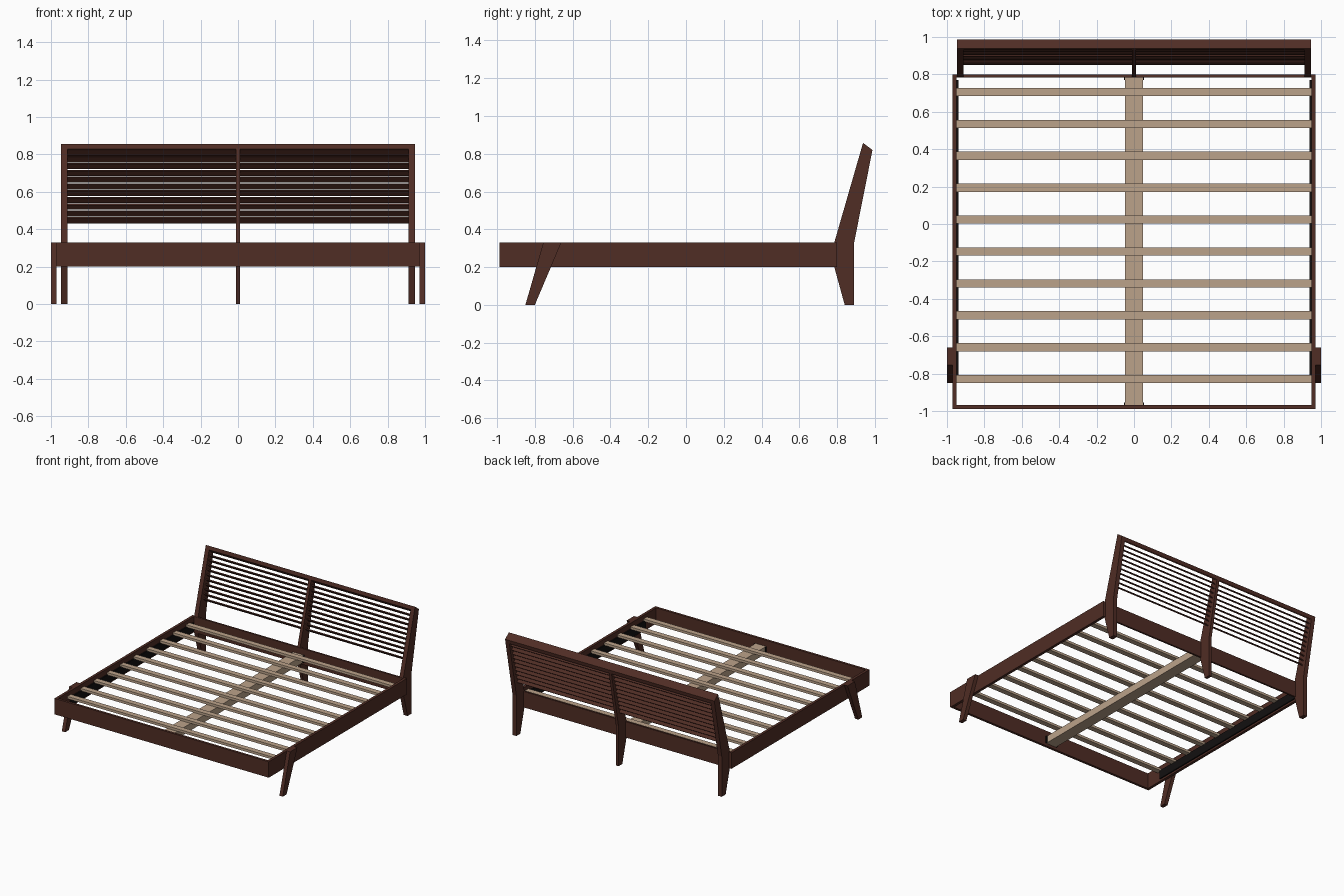
import bpy, bmesh
from mathutils import Matrix, Vector

cube = bpy.data.objects.get("Cube")
if cube:
    bpy.data.objects.remove(cube, do_unlink=True)


def material(name, colour):
    mat = bpy.data.materials.new(name)
    mat.use_nodes = True
    mat.diffuse_color = (*colour, 1)
    mat.node_tree.nodes["Principled BSDF"].inputs["Base Color"].default_value = (*colour, 1)
    return mat


walnut = material("dark walnut", (0.08, 0.026, 0.018))
pine = material("pale pine", (0.50, 0.365, 0.255))
black = material("black metal", (0.006, 0.005, 0.005))


def finish(name, bm, mat):
    bmesh.ops.recalc_face_normals(bm, faces=bm.faces[:])
    mesh = bpy.data.meshes.new(name)
    bm.to_mesh(mesh)
    bm.free()
    mesh.materials.append(mat)
    obj = bpy.data.objects.new(name, mesh)
    bpy.context.collection.objects.link(obj)
    return obj


def box(name, x, y, z, mat):
    """Box from (low, high) ranges on each axis."""
    size = Vector((x[1] - x[0], y[1] - y[0], z[1] - z[0]))
    mid = Vector((sum(x), sum(y), sum(z))) / 2
    bm = bmesh.new()
    bmesh.ops.create_cube(bm, size=1, matrix=Matrix.Translation(mid) @ Matrix.Diagonal((*size, 1)))
    return finish(name, bm, mat)


def side_profile(name, points, x, mat):
    """Extrude a (y, z) outline across an x range."""
    bm = bmesh.new()
    face = bm.faces.new([bm.verts.new((x[0], y, z)) for y, z in points])
    made = bmesh.ops.extrude_face_region(bm, geom=[face])["geom"]
    verts = [v for v in made if isinstance(v, bmesh.types.BMVert)]
    bmesh.ops.translate(bm, verts=verts, vec=(x[1] - x[0], 0, 0))
    return finish(name, bm, mat)


def span(side, inner, outer):
    return tuple(sorted((side * inner, side * outer)))


# Outlines seen from the side
post = [(0.84, 0), (0.89, 0), (0.89, 0.33), (0.987, 0.82), (0.937, 0.857),
        (0.785, 0.33), (0.785, 0.2)]
leg = [(-0.85, 0), (-0.80, 0), (-0.66, 0.33), (-0.755, 0.33)]
cap = [(0.937, 0.857), (0.987, 0.82), (0.981, 0.79), (0.929, 0.828)]
rail_z = (0.2, 0.33)

# Rails, ledges, front legs and headboard end posts
for side, label in ((-1, "right"), (1, "left")):
    box(f"{label}_side_rail", span(side, 0.948, 0.97), (-0.988, 0.798), rail_z, walnut)
    box(f"{label}_slat_ledge", span(side, 0.938, 0.948), (-0.82, 0.77), (0.215, 0.285), black)
    side_profile(f"{label}_front_leg", leg, span(side, 0.97, 1.0), walnut)
    side_profile(f"{label}_headboard_post", post, span(side, 0.912, 0.947), walnut)
box("front_rail", (-0.948, 0.948), (-0.988, -0.968), rail_z, walnut)
box("back_rail", (-0.948, 0.948), (0.783, 0.798), rail_z, walnut)

# Headboard centre post and top cap
side_profile("centre_headboard_post", post, (-0.012, 0.012), walnut)
side_profile("headboard_cap", cap, (-0.912, 0.912), walnut)

# Tilted headboard louvres, higher at the front
for i in range(11):
    z = 0.448 + i * 0.0362
    y = 0.867 + (z - 0.45) * 0.24
    bm = bmesh.new()
    bmesh.ops.create_cube(bm, size=1, matrix=Matrix.Translation((0, y, z))
                          @ Matrix.Rotation(-0.78, 4, "X") @ Matrix.Diagonal((1.824, 0.038, 0.008, 1)))
    finish(f"headboard_louvre_{i + 1}", bm, walnut)

# Centre support beam with end brackets
box("centre_beam", (-0.047, 0.047), (-0.968, 0.783), (0.222, 0.28), pine)
for side, label in ((-1, "right"), (1, "left")):
    for y, end in (((-0.968, -0.955), "front"), ((0.77, 0.783), "back")):
        box(f"{label}_{end}_beam_bracket", span(side, 0.047, 0.053), y, (0.222, 0.28), black)

# Mattress slats
for i in range(10):
    y = -0.829 + i * 0.1705
    box(f"mattress_slat_{i + 1}", (-0.948, 0.948), (y - 0.022, y + 0.022), (0.28, 0.3), pine)
